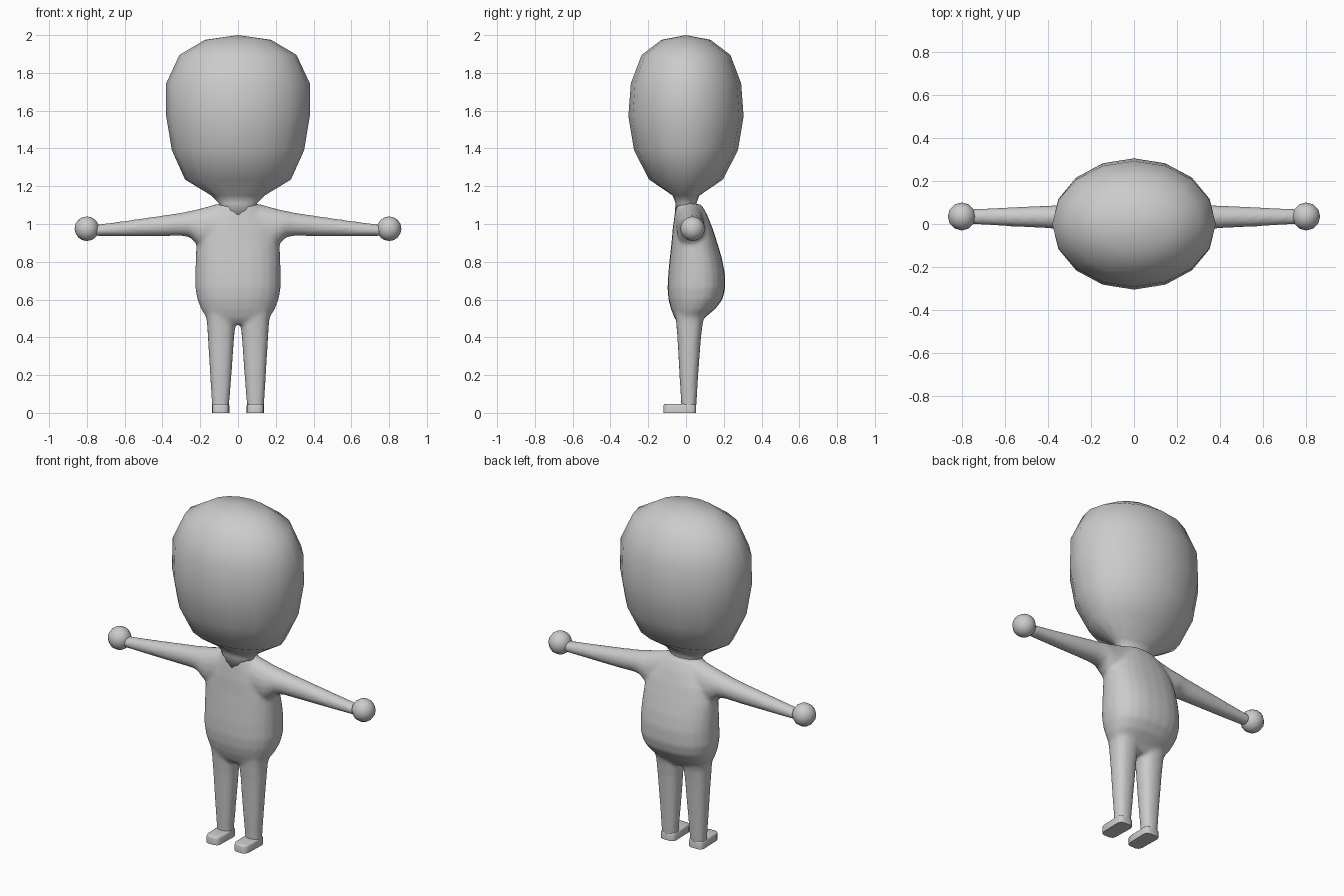
import bpy, bmesh, math
from mathutils import Vector

if "Cube" in bpy.data.objects:
    bpy.data.objects.remove(bpy.data.objects["Cube"])

skin = bpy.data.materials.new("pale_grey")
skin.diffuse_color = (0.6, 0.6, 0.6, 1)
skin.use_nodes = True
skin.node_tree.nodes["Principled BSDF"].inputs["Base Color"].default_value = skin.diffuse_color


def finish(name, bm, angle=180):
    bmesh.ops.recalc_face_normals(bm, faces=bm.faces)
    me = bpy.data.meshes.new(name)
    bm.to_mesh(me)
    bm.free()
    ob = bpy.data.objects.new(name, me)
    bpy.context.collection.objects.link(ob)
    me.materials.append(skin)
    bpy.ops.object.select_all(action='DESELECT')
    bpy.context.view_layer.objects.active = ob
    ob.select_set(True)
    bpy.ops.object.shade_smooth_by_angle(angle=math.radians(angle))
    return ob


def power(v, p):
    return math.copysign(abs(v) ** p, v)


def loft(bm, rings, axis, sides=16, square=1.0, tip=None):
    """Rings are (position, low a, high a, low b, high b) across the axis."""
    loops = []
    for t, a0, a1, b0, b1 in rings:
        loop = []
        for i in range(sides):
            w = 2 * math.pi * i / sides
            a = (a0 + a1) / 2 + (a1 - a0) / 2 * power(math.cos(w), square)
            b = (b0 + b1) / 2 + (b1 - b0) / 2 * power(math.sin(w), square)
            loop.append(bm.verts.new((a, b, t) if axis == 'z' else (t, a, b)))
        loops.append(loop)
    for lo, hi in zip(loops, loops[1:]):
        for i in range(sides):
            j = (i + 1) % sides
            bm.faces.new((lo[i], lo[j], hi[j], hi[i]))
    bm.faces.new(loops[0][::-1])
    if tip is None:
        bm.faces.new(loops[-1])
    else:
        top = bm.verts.new(tip)
        for i in range(sides):
            bm.faces.new((loops[-1][i], loops[-1][(i + 1) % sides], top))


# Head with neck
bm = bmesh.new()
head = [(1.05, .10, .06), (1.11, .10, .055), (1.15, .14, .07), (1.235, .28, .195),
        (1.39, .35, .275), (1.57, .38, .305), (1.745, .38, .292),
        (1.895, .31, .235), (1.975, .175, .13)]
loft(bm, [(z, -x, x, -y, y) for z, x, y in head], 'z', tip=(0, 0, 2))
finish("head", bm)

# Torso
bm = bmesh.new()
torso = [(.47, .10, -.035, .07), (.50, .165, -.06, .095), (.55, .195, -.08, .155),
         (.60, .215, -.093, .193), (.66, .226, -.098, .208), (.74, .226, -.094, .206),
         (.82, .224, -.086, .19), (.90, .22, -.077, .166), (.98, .20, -.07, .14),
         (1.05, .15, -.06, .112), (1.105, .105, -.05, .08)]
loft(bm, [(z, -x, x, y0, y1) for z, x, y0, y1 in torso], 'z', 24, .85)

# Arms and legs, mirrored by sign
for s in (-1, 1):
    arm = [(.0, -.055, .10, .90, 1.115), (.10, -.055, .10, .88, 1.11),
           (.19, -.05, .10, .87, 1.085), (.225, -.045, .098, .90, 1.076),
           (.255, -.038, .095, .93, 1.07), (.30, -.03, .09, .937, 1.06),
           (.40, -.02, .086, .935, 1.045), (.60, -.01, .077, .935, 1.016),
           (.76, 0, .07, .935, .995)]
    loft(bm, [(s * x, *r) for x, *r in arm], 'x')
    leg = [(.0, .047, .137, -.025, .052), (.05, .046, .139, -.026, .056),
           (.20, .034, .148, -.035, .065), (.40, .02, .16, -.046, .08),
           (.48, .012, .165, -.053, .09), (.54, .0, .175, -.06, .11)]
    loft(bm, [(z, *sorted((s * a, s * b)), c, d) for z, a, b, c, d in leg], 'z', 16, .85)
body = finish("body", bm)
# Fuse torso and limbs with soft joints
fuse = body.modifiers.new("fuse", 'REMESH')
fuse.mode = 'VOXEL'
fuse.voxel_size = .011
fuse.use_smooth_shade = True
soft = body.modifiers.new("soften", 'SMOOTH')
soft.factor = .5
soft.iterations = 6

for s, side in ((-1, "right"), (1, "left")):
    # Round hand
    bm = bmesh.new()
    bmesh.ops.create_uvsphere(bm, u_segments=12, v_segments=8, radius=.065)
    bmesh.ops.translate(bm, verts=bm.verts, vec=(s * .80, .035, .975))
    finish(side + "_hand", bm)

    # Foot: flat rounded block pointing forward, narrower at the toe
    bm = bmesh.new()
    bmesh.ops.create_cube(bm, size=1)
    for v in bm.verts:
        toe = v.co.y < 0
        v.co = Vector((s * .092 + v.co.x * (.085 if toe else .094),
                       -.12 if toe else .053, .047 if v.co.z > 0 else 0))
    bmesh.ops.bevel(bm, geom=[e for e in bm.edges if abs(e.verts[0].co.z - e.verts[1].co.z) > .02],
                    offset=.024, segments=2, profile=.5, affect='EDGES')
    bmesh.ops.bevel(bm, geom=[e for e in bm.edges if all(v.co.z > .04 for v in e.verts)],
                    offset=.01, segments=2, profile=.5, affect='EDGES')
    finish(side + "_foot", bm, 50)
